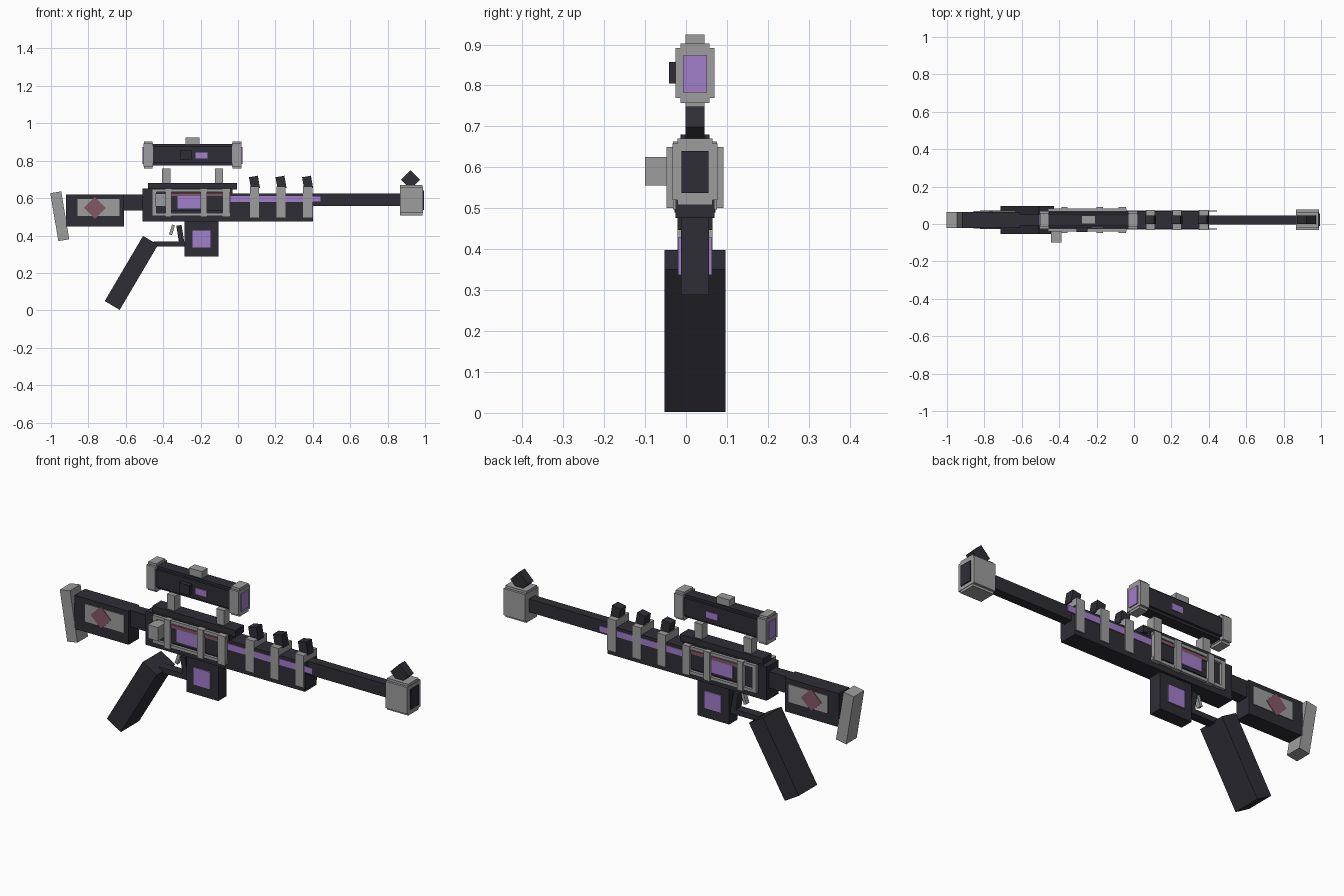
import bpy
from math import radians
from mathutils import Matrix, Vector

cube = bpy.data.objects.get("Cube")
if cube:
    bpy.data.objects.remove(cube, do_unlink=True)

MID = 0.022  # y of the symmetry plane


def material(name, rgb):
    m = bpy.data.materials.new(name)
    m.use_nodes = True
    m.diffuse_color = (*rgb, 1)
    m.node_tree.nodes["Principled BSDF"].inputs["Base Color"].default_value = (*rgb, 1)
    return m


DARK = material("dark gunmetal", (0.027, 0.027, 0.036))
GREY = material("grey metal", (0.34, 0.34, 0.345))
PURPLE = material("purple glow", (0.36, 0.21, 0.60))
MAUVE = material("mauve accent", (0.23, 0.095, 0.135))


def slab(name, mat, x, z, y, tilt=0):
    """Box from x, z and y ranges (y relative to the middle), tilted about y."""
    lo, hi = Vector((x[0], y[0], z[0])), Vector((x[1], y[1], z[1]))
    centre, half = (lo + hi) / 2, (hi - lo) / 2
    turn = Matrix.Rotation(radians(tilt), 3, 'Y')
    corners = [turn @ Vector((half.x * a, half.y * b, half.z * c))
               for a in (-1, 1) for b in (-1, 1) for c in (-1, 1)]
    faces = [(0, 1, 3, 2), (4, 6, 7, 5), (0, 4, 5, 1), (2, 3, 7, 6), (0, 2, 6, 4), (1, 5, 7, 3)]
    mesh = bpy.data.meshes.new(name)
    mesh.from_pydata(corners, [], faces)
    mesh.materials.append(mat)
    ob = bpy.data.objects.new(name, mesh)
    ob.location = centre + Vector((0, MID, 0))
    bpy.context.collection.objects.link(ob)
    return ob


def block(name, mat, x, z, half, tilt=0):
    return slab(name, mat, x, z, (-half, half), tilt)


def plates(name, mat, x, z, near, far, tilt=0):
    """A matching plate on each side."""
    slab(name + "_right", mat, x, z, (-far, -near), tilt)
    slab(name + "_left", mat, x, z, (near, far), tilt)


def tilted(name, mat, cx, cz, w, h, half, tilt):
    return block(name, mat, (cx - w / 2, cx + w / 2), (cz - h / 2, cz + h / 2), half, tilt)


def stepped(name, mat, x, z, half, step):
    """Box with stepped long edges, made of two crossing boxes."""
    block(name + "_core", mat, x, z, half - step, 0)
    block(name + "_sides", mat, (x[0] - 0.002, x[1] + 0.002), (z[0] + step, z[1] - step), half)


# Stock
block("stock", DARK, (-0.92, -0.61), (0.447, 0.62), 0.043)
block("stock_link", DARK, (-0.62, -0.5), (0.535, 0.62), 0.03)
plates("stock_panel", GREY, (-0.858, -0.634), (0.503, 0.594), 0.04, 0.047)
plates("stock_diamond", MAUVE, (-0.806, -0.724), (0.507, 0.589), 0.044, 0.05, 45)
tilted("butt_plate", GREY, -0.953, 0.503, 0.059, 0.26, 0.043, -9.5)

# Receiver, handguard and top rail
block("handguard", DARK, (-0.2, 0.40), (0.476, 0.625), 0.0475)
block("receiver", DARK, (-0.51, -0.03), (0.476, 0.65), 0.0475)
block("top_rail", DARK, (-0.48, -0.005), (0.645, 0.68), 0.036)

# Receiver side frame and window
plates("side_panel", DARK, (-0.38, -0.06), (0.53, 0.615), 0.045, 0.056)
plates("window", PURPLE, (-0.324, -0.17), (0.545, 0.61), 0.054, 0.061)
plates("accent_strip", MAUVE, (-0.355, -0.08), (0.61, 0.628), 0.045, 0.061)
for i, z in enumerate((0.505, 0.632)):
    plates(f"frame_rail_{i}", GREY, (-0.46, -0.04), (z, z + 0.016), 0.045, 0.062)
plates("frame_end", GREY, (-0.46, -0.437), (0.505, 0.648), 0.045, 0.062)
for i, (a, b) in enumerate(((-0.388, -0.355), (-0.2, -0.165), (-0.083, -0.042))):
    plates(f"frame_post_{i}", GREY, (a, b), (0.5, 0.65), 0.045, 0.07)
slab("bolt_knob", GREY, (-0.445, -0.388), (0.555, 0.625), (-0.122, -0.045))

# Energy strips and handguard ribs with slanted teeth
plates("energy_strip", PURPLE, (-0.04, 0.445), (0.578, 0.61), 0.045, 0.0515)
for i, x in enumerate((0.088, 0.23, 0.372)):
    block(f"rib_{i}", GREY, (x - 0.025, x + 0.025), (0.497, 0.663), 0.054)
    tilted(f"tooth_{i}", DARK, x, 0.683, 0.048, 0.066, 0.023, -10)

# Barrel, muzzle and front sight
block("barrel", DARK, (0.38, 0.9), (0.557, 0.625), 0.024)
stepped("muzzle", GREY, (0.867, 0.987), (0.508, 0.67), 0.055, 0.012)
block("muzzle_bore", DARK, (0.96, 0.995), (0.537, 0.64), 0.033)
tilted("front_sight", DARK, 0.922, 0.698, 0.072, 0.072, 0.023, 45)

# Magazine
block("magazine", DARK, (-0.286, -0.104), (0.288, 0.49), 0.034)
plates("magazine_light", PURPLE, (-0.243, -0.147), (0.337, 0.428), 0.032, 0.041)

# Grip, trigger and guard
tilted("grip", DARK, -0.57, 0.2, 0.093, 0.404, 0.075, 30.5)
block("guard_bar", DARK, (-0.45, -0.28), (0.342, 0.369), 0.023)
tilted("guard_post", DARK, -0.308, 0.405, 0.028, 0.1, 0.023, -9)
tilted("trigger", GREY, -0.353, 0.43, 0.016, 0.055, 0.012, 18)

# Scope
stepped("scope_tube", DARK, (-0.47, -0.02), (0.775, 0.89), 0.042, 0.012)
for end, (a, b) in {"rear": (-0.503, -0.457), "front": (-0.03, 0.018)}.items():
    stepped(f"scope_cap_{end}", GREY, (a, b), (0.757, 0.903), 0.048, 0.012)
block("scope_lens_front", PURPLE, (0.016, 0.025), (0.783, 0.873), 0.029)
block("scope_lens_rear", PURPLE, (-0.51, -0.501), (0.783, 0.873), 0.029)
block("scope_top_knob", GREY, (-0.28, -0.206), (0.88, 0.925), 0.023)
slab("scope_side_knob", DARK, (-0.307, -0.249), (0.805, 0.857), (-0.064, -0.035))
plates("scope_light", PURPLE, (-0.227, -0.163), (0.813, 0.845), 0.038, 0.046)
for i, x in enumerate((-0.383, -0.101)):
    block(f"scope_mount_{i}", GREY, (x - 0.022, x + 0.022), (0.675, 0.757), 0.023)
